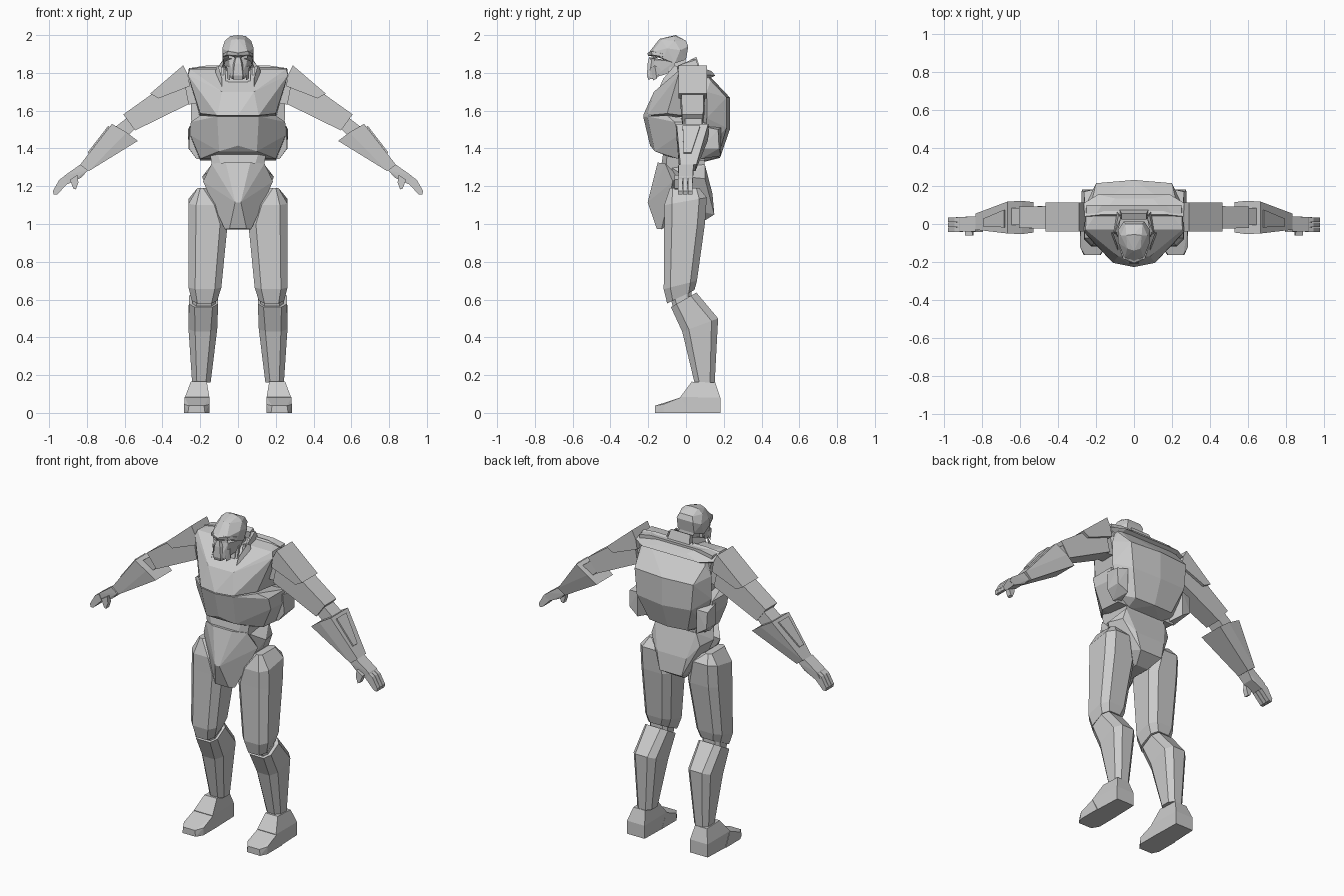
import bpy, bmesh, math

grey = bpy.data.materials.new("light grey")
grey.diffuse_color = (0.6, 0.6, 0.6, 1)


def finish(name, bm):
    bmesh.ops.recalc_face_normals(bm, faces=bm.faces)
    me = bpy.data.meshes.new(name)
    bm.to_mesh(me)
    bm.free()
    me.materials.append(grey)
    ob = bpy.data.objects.new(name, me)
    bpy.context.collection.objects.link(ob)
    return ob


def mirror(ob):
    ob.modifiers.new("mirror", 'MIRROR').use_mirror_merge = False


def hull(name, pts, sym=True, pair=False):
    """Faceted solid around points; sym reflects the points, pair copies the part."""
    if sym and not pair:
        pts = pts + [(-x, y, z) for x, y, z in pts if x > 0]
    bm = bmesh.new()
    for p in pts:
        bm.verts.new(p)
    res = bmesh.ops.convex_hull(bm, input=bm.verts)
    junk = {v for v in res["geom_interior"] if isinstance(v, bmesh.types.BMVert)}
    bmesh.ops.delete(bm, geom=list(junk), context='VERTS')
    bmesh.ops.dissolve_limit(bm, angle_limit=math.radians(4), verts=bm.verts, edges=bm.edges)
    ob = finish(name, bm)
    if pair:
        mirror(ob)
    return ob


def slab(name, poly, y0, y1, inset=0.0):
    """Front outline (x, z) given depth; inset shrinks the depth of the last points."""
    n = len(poly)
    pts = []
    for i, (x, z) in enumerate(poly):
        t = inset * i / (n - 1)
        pts += [(x, y0 + t, z), (x, y1 - t, z)]
    return hull(name, pts, pair=True)


def box(name, x0, x1, y0, y1, z0, z1):
    return hull(name, [(x, y, z) for x in (x0, x1) for y in (y0, y1) for z in (z0, z1)], pair=True)


def limb(name, rings):
    """Eight-sided loft; ring = x0, x1, y0, y1, z at front, z at back, chamfer."""
    bm = bmesh.new()
    loops = []
    for x0, x1, y0, y1, zf, zb, c in rings:
        xy = [(x0 + c, y0), (x1 - c, y0), (x1, y0 + c), (x1, y1 - c),
              (x1 - c, y1), (x0 + c, y1), (x0, y1 - c), (x0, y0 + c)]
        loops.append([bm.verts.new((x, y, zf + (zb - zf) * (y - y0) / (y1 - y0))) for x, y in xy])
    for a, b in zip(loops, loops[1:]):
        for i in range(8):
            j = (i + 1) % 8
            bm.faces.new((a[i], a[j], b[j], b[i]))
    bm.faces.new(loops[0])
    bm.faces.new(loops[-1])
    mirror(finish(name, bm))


# Head
hull("skull", [(0, -.055, 2.0), (.04, -.06, 1.995), (.035, -.13, 1.975), (0, -.14, 1.98),
               (0, -.195, 1.91), (.05, -.18, 1.91), (.083, -.1, 1.93), (.083, -.03, 1.92),
               (.055, .012, 1.94), (.045, 0, 1.97), (.07, -.06, 1.97), (.055, 0, 1.87),
               (.08, -.06, 1.85), (.075, -.12, 1.875), (.04, -.17, 1.89)])
hull("brow", [(0, -.205, 1.905), (0, -.2, 1.89), (.055, -.185, 1.915), (.06, -.178, 1.895),
              (.08, -.12, 1.9), (.08, -.12, 1.885), (0, -.1, 1.9)])
hull("jaw", [(.075, -.06, 1.86), (.068, -.06, 1.825), (.035, -.185, 1.77), (.025, -.195, 1.8),
             (.05, -.165, 1.87), (.02, -.18, 1.88), (.055, -.1, 1.795)])
hull("muzzle", [(.03, -.17, 1.85), (.018, -.203, 1.85), (.026, -.207, 1.785),
                (.022, -.2, 1.765), (.035, -.16, 1.77), (.01, -.195, 1.885)])
hull("cheek_pod", [(.04, -.185, 1.83), (.06, -.165, 1.84), (.058, -.155, 1.77),
                   (.042, -.175, 1.76), (.05, -.13, 1.82)], pair=True)
hull("eye", [(.018, -.187, 1.885), (.05, -.172, 1.893), (.05, -.172, 1.878),
             (.02, -.187, 1.872), (.035, -.15, 1.88)], pair=True)

# Neck and standing collar
hull("neck", [(.055, -.12, 1.7), (.06, .02, 1.7), (.05, -.09, 1.84), (.05, -.005, 1.88)])
hull("collar_back", [(.08, .035, 1.75), (.065, .025, 1.87), (.065, .055, 1.885), (.085, .09, 1.78)])
hull("collar_side", [(.085, .05, 1.75), (.07, .03, 1.87), (.08, .055, 1.87), (.105, .08, 1.77),
                     (.1, -.07, 1.72), (.13, -.06, 1.73), (.085, -.05, 1.83), (.1, -.04, 1.84)], pair=True)
hull("collar_front", [(.125, -.075, 1.72), (.105, -.06, 1.84), (.115, -.045, 1.83), (.135, -.04, 1.73),
                      (.085, -.15, 1.7), (.095, -.13, 1.7), (.085, -.12, 1.77)], pair=True)
for i, x in enumerate((.06, .082)):
    hull("neck_piston_%d" % (i + 1), [(x + a, y + b, z) for a in (-.007, .007) for b in (-.007, .007)
                                      for y, z in ((-.11 + .03 * i, 1.7), (-.08 + .03 * i, 1.83))], pair=True)

# Torso
hull("upper_chest", [(0, -.227, 1.575), (.11, -.205, 1.575), (.085, -.17, 1.70), (.125, -.1, 1.745),
                     (.19, -.125, 1.68), (.265, -.04, 1.79), (.255, -.03, 1.82), (.25, .1, 1.82),
                     (.17, .1, 1.835), (.1, .09, 1.8), (.2, -.1, 1.585), (.2, .1, 1.56), (0, -.17, 1.70)])
hull("lower_chest", [(0, -.227, 1.57), (.11, -.205, 1.57), (.2, -.1, 1.575), (.25, -.06, 1.54),
                     (.25, .1, 1.54), (.252, -.04, 1.47), (.25, .1, 1.46), (.2, -.04, 1.345),
                     (.2, .1, 1.335), (0, -.19, 1.415), (.1, -.165, 1.385), (.14, -.1, 1.36)])
hull("back_shell", [(.2, .09, 1.82), (.09, .1, 1.81), (.22, .13, 1.76), (.2, .215, 1.67), (0, .232, 1.67),
                    (.185, .215, 1.51), (0, .232, 1.5), (.13, .17, 1.355), (0, .18, 1.35), (.12, .08, 1.325),
                    (.25, .11, 1.7), (.25, .11, 1.56), (.2, .1, 1.38)])
hull("shoulder_yoke", [(.26, .04, 1.825), (.265, .11, 1.79), (.19, .155, 1.785), (.1, .135, 1.81),
                       (.17, .05, 1.838), (.12, .04, 1.81), (.2, .06, 1.74)])
hull("side_pouch", [(.18, .07, 1.52), (.255, .07, 1.52), (.265, .17, 1.5), (.2, .185, 1.51), (.26, .08, 1.4),
                    (.262, .175, 1.4), (.2, .185, 1.36), (.22, .08, 1.345), (.17, .08, 1.345)], pair=True)
hull("waist", [(.15, -.1, 1.38), (.14, .1, 1.37), (.11, -.12, 1.38), (.12, -.11, 1.2),
               (.12, .09, 1.2), (.07, -.14, 1.25)])

# Pelvis
hull("pelvis_front", [(.14, -.11, 1.32), (.065, -.15, 1.325), (.185, -.07, 1.225), (.07, -.13, .972),
                      (.045, -.155, .975), (.015, -.203, 1.115), (.13, -.04, 1.25), (.05, -.07, 1.0)])
hull("pelvis_back", [(.19, 0, 1.25), (.14, .1, 1.315), (.165, .1, 1.24), (.1, .14, 1.16), (.075, .15, 1.05),
                     (.04, .07, 1.0), (.13, -.08, 1.3), (.04, -.08, 1.0), (.12, .02, 1.08)])

# Arms
slab("shoulder_joint", [(.18, 1.64), (.18, 1.76), (.3, 1.75), (.3, 1.63)], -.01, .08)
slab("upper_arm", [(.26, 1.635), (.28, 1.74), (.46, 1.685), (.607, 1.58), (.545, 1.495)], -.03, .1, .012)
slab("shoulder_plate", [(.255, 1.73), (.265, 1.79), (.29, 1.84), (.465, 1.69), (.42, 1.665)], -.04, .112)
slab("elbow", [(.54, 1.51), (.59, 1.56), (.68, 1.49), (.62, 1.43)], -.005, .085)
hull("forearm", [(x, y, z) for x, z, ys in ((.53, 1.44, (-.045, .115)), (.59, 1.485, (-.053, .122)),
                                            (.667, 1.53, (-.05, .118)), (.835, 1.315, (-.03, .055)),
                                            (.79, 1.28, (-.035, .05))) for y in ys], pair=True)
hull("forearm_panel", [(x + o, y, z + o) for o in (0, .006) for x, z, ys in
                       ((.68, 1.515, (-.018, .075)), (.79, 1.373, (-.012, .028))) for y in ys], pair=True)
slab("palm", [(.795, 1.285), (.835, 1.315), (.92, 1.255), (.937, 1.225), (.9, 1.212), (.83, 1.245)], -.042, .04, .006)
for i in range(3):
    y = -.042 + .026 * i
    slab("finger_%d" % (i + 1), [(.9, 1.215), (.92, 1.252), (.945, 1.236), (.98, 1.175),
                                 (.975, 1.155), (.957, 1.157)], y, y + .024)
slab("thumb", [(.85, 1.26), (.89, 1.235), (.872, 1.188), (.858, 1.183), (.845, 1.22)], -.06, -.03)

# Legs
limb("thigh", [(.11, .245, -.1, .045, .58, .65, .03), (.088, .262, -.118, .058, .655, .7, .035),
               (.055, .263, -.115, .1, 1.0, 1.0, .04), (.085, .262, -.115, .11, 1.1, 1.14, .04),
               (.17, .215, -.085, .07, 1.19, 1.19, .015)])
limb("knee", [(.12, .24, -.06, .03, .53, .58, .02), (.12, .24, -.08, .03, .6, .66, .02)])
limb("shin", [(.105, .26, -.08, .055, .56, .637, .03), (.11, .262, -.02, .17, .43, .5, .035),
              (.145, .243, .045, .152, .16, .16, .025)])

# Feet
hull("heel", [(.165, .03, .165), (.25, .03, .165), (.17, .155, .16), (.25, .155, .16), (.155, .182, .08),
              (.275, .182, .08), (.155, .182, 0), (.275, .182, 0), (.15, -.01, 0), (.283, -.01, 0),
              (.152, -.03, .085), (.28, -.03, .085)], pair=True)
hull("toe", [(.15, .02, 0), (.285, .02, 0), (.152, -.025, .083), (.282, -.025, .083), (.15, -.12, 0),
             (.285, -.12, 0), (.15, -.12, .045), (.285, -.12, .045), (.175, -.163, 0), (.265, -.163, 0),
             (.18, -.163, .038), (.26, -.163, .038)], pair=True)
